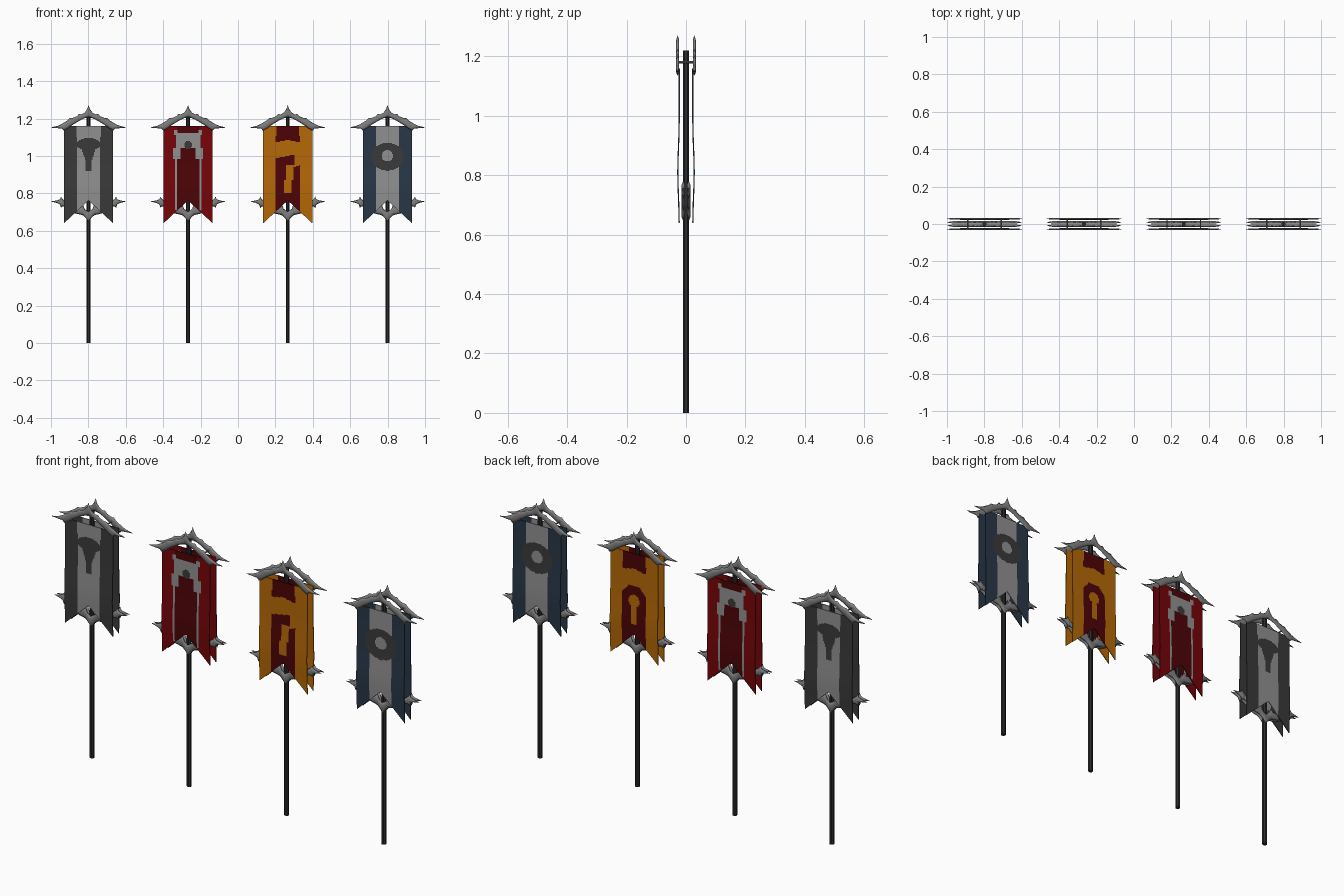
import bpy, bmesh, math

if "Cube" in bpy.data.objects:
    bpy.data.objects.remove(bpy.data.objects["Cube"])

def mat(name, r, g, b):
    m = bpy.data.materials.new(name)
    m.diffuse_color = (r, g, b, 1)
    m.use_nodes = True
    m.node_tree.nodes["Principled BSDF"].inputs["Base Color"].default_value = m.diffuse_color
    return m

CHARCOAL, GREY, RED, DARK_RED, ORANGE, BLUE = range(6)
CLOTH = [mat("charcoal cloth", .042, .042, .042), mat("light grey cloth", .28, .28, .28),
         mat("red cloth", .18, .0015, .0025), mat("dark red cloth", .075, .001, .002),
         mat("orange cloth", .46, .14, .002), mat("blue cloth", .021, .039, .063)]
METAL = mat("grey metal", .21, .21, .21)
POLE = mat("dark pole", .025, .025, .025)

TOP, APEX, SLOPE, HALF = 1.16, 0.762, 0.93, 0.131

# Emblem rules: colour index from signed offset to the centre line, height and side
def mushroom(x, z, side):
    x = abs(x)
    cap = (x / .062) ** 2 + ((z - 1.062) / .034) ** 2 < 1
    stem = .92 < z < 1.06 and x < max(.016, .036 - (1.03 - z) * .35)
    if cap or stem:
        return CHARCOAL
    return GREY if x < .06 + .006 * (z > 1.1) else CHARCOAL

def arch(x, z, side):
    x = abs(x)
    if math.hypot(x, z - 1.058) < .022:
        return CHARCOAL
    if z > 1.12 and x < .055:
        return DARK_RED
    if 1.11 < z < 1.14 and x < .075:
        return GREY
    if 1.04 < z <= 1.11 and x < .066 or .984 < z <= 1.04 and .042 < x < .08:
        return GREY
    if .060 < x < .069 and .71 < z < 1.0:
        return GREY
    return DARK_RED if x < .06 else RED

def keyhole(x, z, side):
    a = abs(x)
    if z > 1.105:
        return DARK_RED if a < .062 else ORANGE
    if z > 1.06:
        return DARK_RED if a < .068 and z > 1.085 - a * .2 else ORANGE
    if side < 0:
        # front: slanted hook opening to the right
        if z > .95 + .1 * x:
            return DARK_RED if -.068 < x < .036 and z < 1.0 + .2 * x else ORANGE
        if z > .925 + .4 * x and x > 0 or -.012 < x < .03 and .87 < z < .96:
            return ORANGE
        if -.02 < x < .022 and .80 < z <= .87:
            return ORANGE
    elif math.hypot(x, z - .925) < .03 or (a < .016 and .81 < z < .93):
        return ORANGE
    return DARK_RED if a < .066 and z < 1.0 - max(0, a - .03) * 1.2 else ORANGE

def ring(x, z, side):
    x = abs(x)
    if math.hypot(x, z - 1.0) < .03:
        return GREY
    if (x / .088) ** 2 + (abs(z - .995) / .074) ** 2 < 1:
        return CHARCOAL
    return GREY if x < .06 else BLUE

# Swallow-tailed cloth: even rows above the notch, fanned rows below it
def cloth(name, cx, side, rule):
    nx, n_up, n_low, z_mid = 52, 70, 14, 0.785
    bm = bmesh.new()
    rows = []
    for j in range(n_up + n_low + 1):
        row = []
        for i in range(nx + 1):
            x = HALF * (2 * i / nx - 1)
            if j <= n_up:
                z = TOP + (z_mid - TOP) * j / n_up
            else:
                z = z_mid + (APEX - SLOPE * abs(x) - z_mid) * (j - n_up) / n_low
            y = .0245 + .005 * math.exp(-((z - .81) / .11) ** 2)
            row.append(bm.verts.new((cx + x, side * y, z)))
        rows.append(row)
    for a, b in zip(rows, rows[1:]):
        for i in range(nx):
            q = (a[i], b[i], b[i + 1], a[i + 1])
            f = bm.faces.new(q if side < 0 else q[::-1])
            c = f.calc_center_median()
            f.material_index = rule(c.x - cx, c.z, side)
    ob = finish(name, bm, CLOTH)
    solid = ob.modifiers.new("thickness", 'SOLIDIFY')
    solid.thickness = .004
    solid.offset = -1

def finish(name, bm, mats):
    me = bpy.data.meshes.new(name)
    bm.to_mesh(me)
    bm.free()
    for m in mats:
        me.materials.append(m)
    ob = bpy.data.objects.new(name, me)
    bpy.context.collection.objects.link(ob)
    return ob

# Horned ornament: stations (x, upper z, lower z) mirrored, with rounded front and back
def ornament(name, cx, cy, thick, half):
    stations = [(-x, u, l) for x, u, l in half[:0:-1]] + half
    bm = bmesh.new()
    loops = []
    for x, u, l in stations:
        d, h = (u - l) * .25, min(thick, .45 * (u - l) + .0005)
        loops.append([bm.verts.new((cx + x, cy + dy, z)) for dy, z in
                      ((0, u), (-h, u - d), (-h, l + d), (0, l), (h, l + d), (h, u - d))])
    for a, b in zip(loops, loops[1:]):
        for k in range(6):
            bm.faces.new((a[k], a[(k + 1) % 6], b[(k + 1) % 6], b[k]))
    bm.faces.new(loops[0])
    bm.faces.new(loops[-1])
    bmesh.ops.recalc_face_normals(bm, faces=bm.faces)
    for f in bm.faces:
        f.smooth = True
    finish(name, bm, [METAL])

def rod(name, loc, radius, depth, rot, material, sides=8):
    bpy.ops.mesh.primitive_cylinder_add(vertices=sides, radius=radius, depth=depth,
                                        location=loc, rotation=rot)
    ob = bpy.context.object
    ob.name = name
    ob.data.materials.append(material)

CREST = [(0, 1.272, 1.205), (.008, 1.25, 1.204), (.02, 1.232, 1.202), (.038, 1.222, 1.194),
         (.052, 1.224, 1.186), (.062, 1.212, 1.18), (.085, 1.203, 1.166), (.1, 1.202, 1.155),
         (.112, 1.19, 1.146), (.132, 1.178, 1.135), (.142, 1.172, 1.146),
         (.165, 1.161, 1.148), (.2, 1.153, 1.151)]
HORNS = [(0, .705, .645), (.01, .708, .662), (.022, .718, .675), (.03, .742, .682),
         (.042, .728, .686), (.07, .73, .692), (.1, .742, .708), (.125, .758, .728),
         (.14, .77, .73), (.147, .782, .722), (.153, .768, .74),
         (.17, .762, .749), (.198, .757, .755)]

banners = [("grey", -.799, mushroom), ("red", -.267, arch),
           ("orange", .266, keyhole), ("blue", .799, ring)]
for label, cx, rule in banners:
    rod(label + "_pole", (cx, 0, .61), .0115, 1.22, (0, 0, math.pi / 8), POLE)
    for side, where in ((-1, "front"), (1, "back")):
        cloth(f"{label}_{where}_cloth", cx, side, rule)
        ornament(f"{label}_{where}_crest", cx, side * .028, .005, CREST)
        ornament(f"{label}_{where}_lower_horns", cx, side * .009, .006, HORNS)
    # pins tying the two crests together
    for x in (-.09, .09):
        rod(label + "_crest_pin", (cx + x, 0, 1.181), .004, .056, (math.pi / 2, 0, 0), METAL, 6)
